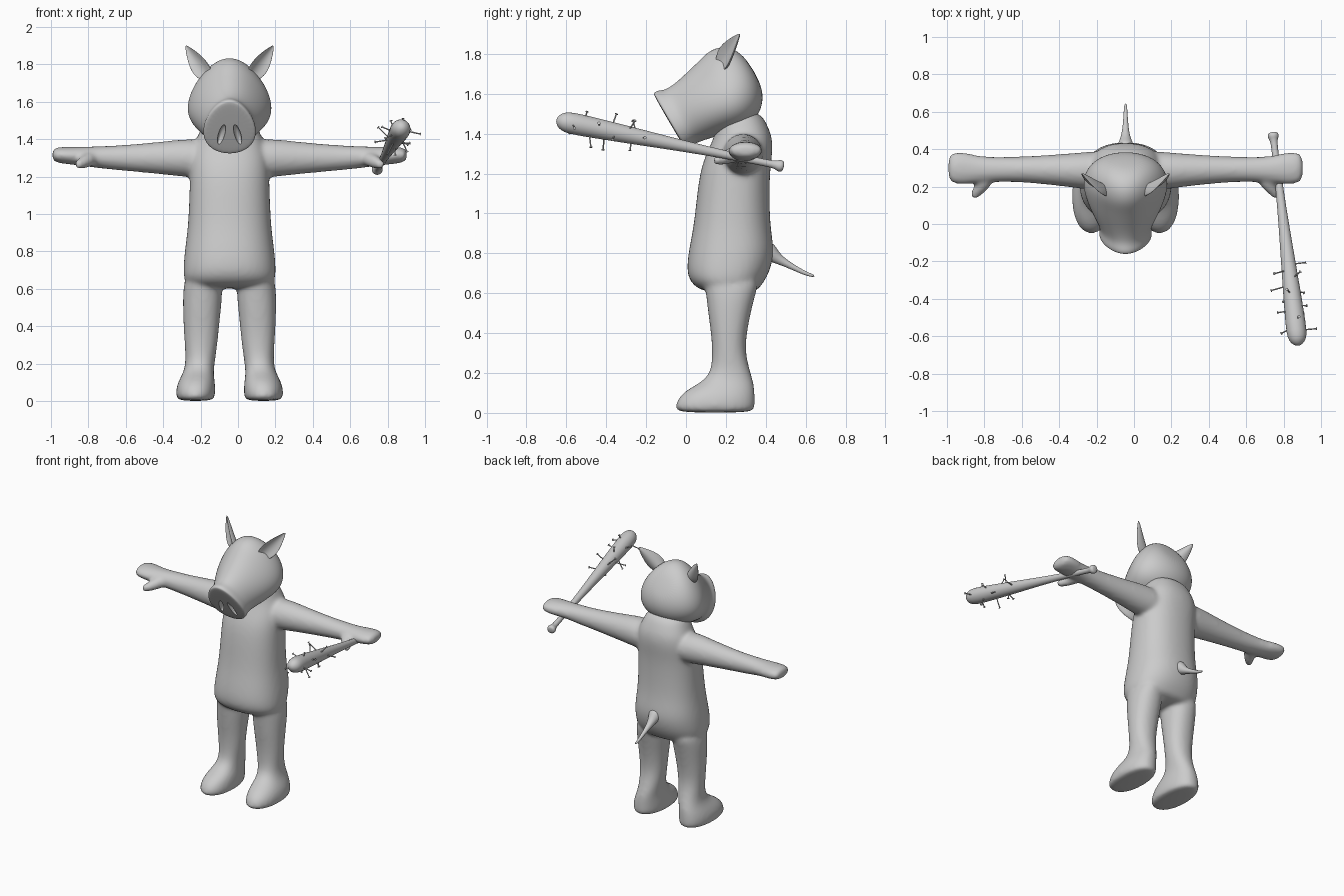
import bpy, bmesh, math
from mathutils import Vector, Matrix

if "Cube" in bpy.data.objects:
    bpy.data.objects.remove(bpy.data.objects["Cube"])

CX = -0.045  # body centre line
grey = bpy.data.materials.new("grey")
grey.diffuse_color = (0.6, 0.6, 0.6, 1)
grey.use_nodes = True
grey.node_tree.nodes["Principled BSDF"].inputs["Base Color"].default_value = grey.diffuse_color


def ring(c, u, v, ru, rv, power=2.0, n=24, pear=0.0, cup=0.0):
    """Closed superellipse section around c; pear narrows the +v side, cup bends it."""
    pts = []
    for i in range(n):
        a = 2 * math.pi * i / n
        co, si = math.cos(a), math.sin(a)
        f = lambda t: math.copysign(abs(t) ** (2 / power), t)
        pts.append(Vector(c) + Vector(u) * ru * f(co) * (1 - pear * si)
                   + Vector(v) * (rv * f(si) + cup * co * co))
    return pts


def loft(name, rings, subdiv=2):
    bm = bmesh.new()
    rows = [[bm.verts.new(p) for p in r] for r in rings]
    n = len(rows[0])
    for a, b in zip(rows, rows[1:]):
        for i in range(n):
            bm.faces.new((a[i], a[(i + 1) % n], b[(i + 1) % n], b[i]))
    bm.faces.new(rows[0])
    bm.faces.new(rows[-1])
    bmesh.ops.recalc_face_normals(bm, faces=bm.faces)
    me = bpy.data.meshes.new(name)
    bm.to_mesh(me)
    bm.free()
    me.materials.append(grey)
    ob = bpy.data.objects.new(name, me)
    bpy.context.collection.objects.link(ob)
    if subdiv:
        m = ob.modifiers.new("round", 'SUBSURF')
        m.levels = m.render_levels = subdiv
    return ob


def tube(name, path, radii, n=12, subdiv=1):
    path = [Vector(p) for p in path]
    rings = []
    for i, p in enumerate(path):
        d = (path[min(i + 1, len(path) - 1)] - path[max(i - 1, 0)]).normalized()
        q = d.to_track_quat('Z', 'Y')
        rings.append(ring(p, q @ Vector((1, 0, 0)), q @ Vector((0, 1, 0)),
                          radii[i], radii[i], n=n))
    return loft(name, rings, subdiv)


def select(obs):
    bpy.ops.object.select_all(action='DESELECT')
    for o in obs:
        o.select_set(True)
    bpy.context.view_layer.objects.active = obs[0]


def finish(ob, angle=40):
    select([ob])
    bpy.ops.object.convert(target='MESH')
    bpy.ops.object.shade_smooth_by_angle(angle=math.radians(angle))


X, Y, Z = Vector((1, 0, 0)), Vector((0, 1, 0)), Vector((0, 0, 1))

# torso: height, front, back, half width
torso = [(.60, .10, .35, .20), (.64, .03, .38, .245), (.70, 0, .42, .25),
         (.80, .01, .445, .242), (.90, .03, .43, .228), (1.0, .045, .42, .22),
         (1.2, .065, .42, .213), (1.3, .10, .435, .212), (1.38, .14, .435, .19),
         (1.44, .15, .41, .16), (1.52, .15, .37, .13)]
parts = [loft("torso", [ring((CX, (a + b) / 2, z), X, Y, w, (b - a) / 2, 2.3)
                        for z, a, b, w in torso])]

# legs with feet: height, inner, outer, front, back
leg = [(.70, .06, .23, .08, .38), (.60, .035, .25, .10, .35), (.50, .045, .25, .11, .325),
       (.40, .055, .247, .125, .305), (.30, .065, .24, .132, .297),
       (.20, .08, .235, .125, .325), (.15, .085, .25, .07, .34), (.115, .08, .27, 0, .345),
       (.07, .075, .287, -.045, .347), (.025, .077, .287, -.057, .347),
       (.0, .085, .278, -.045, .338)]
# arms with mitten hands: distance out, y, z, depth, height
arm = [(.08, .285, 1.29, .11, .10), (.22, .285, 1.30, .10, .105), (.32, .288, 1.30, .088, .092),
       (.55, .292, 1.30, .068, .07), (.68, .292, 1.303, .067, .061),
       (.78, .29, 1.308, .071, .052), (.86, .298, 1.313, .088, .047),
       (.92, .30, 1.316, .086, .043), (.95, .30, 1.316, .065, .03)]
for s in (-1, 1):
    parts.append(loft("leg", [ring((CX + s * (i + o) / 2, (a + b) / 2, z), X, Y,
                                   (o - i) / 2, (b - a) / 2, 2.2) for z, i, o, a, b in leg]))
    parts.append(loft("arm", [ring((CX + s * d, y, z), Y, Z, ry, rz)
                              for d, y, z, ry, rz in arm]))
    parts.append(tube("thumb", [(CX + s * .73, .26, 1.30), (CX + s * .765, .21, 1.285),
                                (CX + s * .80, .165, 1.268), (CX + s * .82, .135, 1.26)],
                      [.045, .04, .03, .018]))

# fuse torso and limbs into one soft skin
for p in parts:
    finish(p)
select(parts)
bpy.ops.object.join()
body = bpy.context.object
body.name = "body"
m = body.modifiers.new("fuse", 'REMESH')
m.mode, m.voxel_size = 'VOXEL', 0.012
m = body.modifiers.new("soften", 'SMOOTH')
m.factor, m.iterations = 0.5, 10
finish(body, 80)

# tail
finish(tube("tail", [(CX, .39, .83), (CX, .44, .785), (CX, .49, .755), (CX, .57, .713),
                     (CX, .61, .695), (CX, .645, .685)],
            [.06, .035, .019, .012, .010, .006], subdiv=2))

# head: lofted from the snout plate backwards along a tilted axis
P = Vector((CX, -.085, 1.46))
back, up = Vector((0, .864, .503)), Vector((0, -.503, .864))
head_rings = [(0, .15, -.15, .125, .22), (.006, .165, -.165, .138, .22),
              (.03, .165, -.165, .138, .22), (.065, .146, -.16, .133, .2),
              (.13, .152, -.175, .165, .2), (.20, .168, -.19, .195, .25),
              (.28, .187, -.21, .217, .3), (.35, .208, -.215, .217, .3),
              (.42, .195, -.19, .19, .25), (.47, .15, -.135, .14, .15),
              (.495, .07, -.06, .07, 0)]
head = loft("head", [ring(P + back * t + up * (a + b) / 2, X, up, w, (a - b) / 2, 2.0, 32, k)
                     for t, a, b, w, k in head_rings])

# nostrils cut into the snout plate
for s in (-1, 1):
    bpy.ops.mesh.primitive_uv_sphere_add(segments=20, ring_count=12)
    cut = bpy.context.object
    basis = Matrix((X, back, up)).transposed().to_4x4()
    cut.matrix_world = (Matrix.Translation(P + X * s * .043 - up * .04) @ basis
                        @ Matrix.Rotation(-s * math.radians(14), 4, 'Y')
                        @ Matrix.Diagonal((.017, .03, .062, 1)))
    cut.data.materials.append(grey)
    m = head.modifiers.new("nostril", 'BOOLEAN')
    m.object, m.operation, m.solver = cut, 'DIFFERENCE', 'EXACT'
    cut.name = "nostril_cutter"
    cut.hide_render = True
finish(head, 35)
for o in [o for o in bpy.data.objects if o.name.startswith("nostril_cutter")]:
    bpy.data.objects.remove(o)

# cupped ears
for s, side in ((-1, "left"), (1, "right")):
    base, tip = Vector((.095, .18, 1.725)), Vector((.233, .27, 1.9))
    axis = tip - base
    n = Vector((.55, -.8, -.07)).normalized()
    u = axis.normalized().cross(n)
    flip = lambda v: Vector((v.x * s, v.y, v.z))
    rings = []
    for f, w, th in ((-.1, .03, .022), (.1, .042, .022), (.3, .056, .016), (.5, .052, .012),
                     (.75, .033, .009), (.93, .013, .006), (1, .004, .003)):
        c = flip(base + axis * f) + X * CX
        rings.append(ring(c, flip(u), flip(n), w, th, cup=w * .55))
    finish(loft(side + "_ear", rings), 60)

# club with knob
A, B = Vector((.742, .49, 1.235)), Vector((.878, -.65, 1.468))
club = [(0, .018), (.006, .029), (.022, .031), (.035, .02), (.07, .017), (.25, .02),
        (.45, .029), (.65, .042), (.85, .053), (.94, .056), (.975, .046), (.993, .026), (1, .008)]
finish(tube("club", [A.lerp(B, t) for t, r in club], [r for t, r in club], n=20))

# nails driven through the barrel
q = (B - A).to_track_quat('Z', 'Y')
for i in range(14):
    t = .62 + .31 * i / 13
    ang = i * 2.4
    d = q @ Vector((math.cos(ang), math.sin(ang), .25 * math.sin(i * 1.7)))
    c = A.lerp(B, t)
    L = .095 + .02 * math.sin(i * 2.1)
    finish(tube("nail", [c, c + d * (L - .004), c + d * (L - .003), c + d * L],
                [.004, .0035, .008, .008], n=8, subdiv=0))
